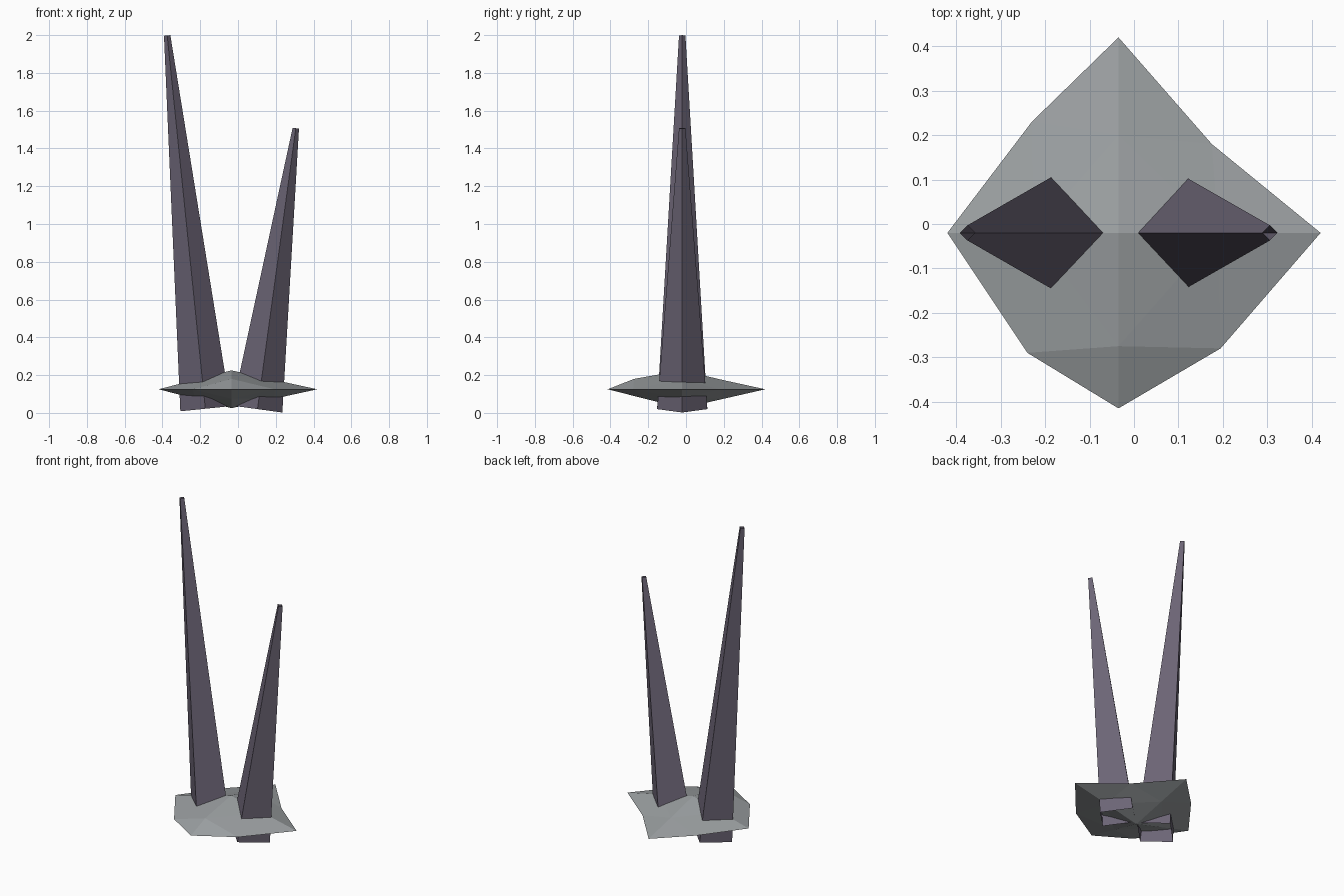
import bpy, bmesh
from mathutils import Vector, Matrix

if "Cube" in bpy.data.objects:
    bpy.data.objects.remove(bpy.data.objects["Cube"])


def material(name, color):
    m = bpy.data.materials.new(name)
    m.diffuse_color = (*color, 1)
    m.use_nodes = True
    m.node_tree.nodes["Principled BSDF"].inputs["Base Color"].default_value = m.diffuse_color
    return m


def finish(name, bm, mat):
    me = bpy.data.meshes.new(name)
    bm.to_mesh(me)
    bm.free()
    me.materials.append(mat)
    ob = bpy.data.objects.new(name, me)
    bpy.context.collection.objects.link(ob)
    return ob


stone = material("stone", (0.33, 0.35, 0.36))
dark = material("dark_spike", (0.15, 0.13, 0.18))


# Open-ended four-sided spike, leaning from base to tip
def spike(name, base, tip):
    base, tip = Vector(base), Vector(tip)
    axis = tip - base
    tilt = Vector((0, 0, 1)).rotation_difference(axis).to_matrix().to_4x4()
    bm = bmesh.new()
    bmesh.ops.create_cone(bm, cap_ends=False, segments=4, radius1=0.133,
                          radius2=0.017, depth=axis.length,
                          matrix=Matrix.Translation((base + tip) / 2) @ tilt)
    return finish(name, bm, dark)


spike("tall_spike", (-0.173, -0.02, 0.022), (-0.375, -0.02, 1.998))
spike("short_spike", (0.103, -0.02, 0.020), (0.306, -0.02, 1.507))

# Base rock: a subdivided octahedron, squashed and irregular
rim_xy = [(0.42, -0.02), (0.175, 0.18), (-0.035, 0.42), (-0.23, 0.23),
          (-0.42, -0.02), (-0.24, -0.29), (-0.035, -0.415), (0.195, -0.28)]
upper = [(0.19, -0.02, 0.175), (-0.035, 0.20, 0.173),
         (-0.2275, -0.02, 0.175), (-0.035, -0.275, 0.18)]
lower = [(0.19, -0.02, 0.075), (-0.035, 0.20, 0.075),
         (-0.2275, -0.02, 0.075), (-0.035, -0.2175, 0.075)]

bm = bmesh.new()
rim = [bm.verts.new((x, y, 0.125)) for x, y in rim_xy]
for mids, pole_z in ((upper, 0.225), (lower, 0.025)):
    pole = bm.verts.new((-0.035, -0.02, pole_z))
    mid = [bm.verts.new(p) for p in mids]
    for i in range(4):
        j = (i + 1) % 4
        a, e, b = rim[2 * i], rim[2 * i + 1], rim[2 * j]
        for tri in ((a, e, mid[i]), (e, b, mid[j]),
                    (e, mid[j], mid[i]), (mid[i], mid[j], pole)):
            bm.faces.new(tri)
bmesh.ops.recalc_face_normals(bm, faces=bm.faces)
finish("base_rock", bm, stone)
